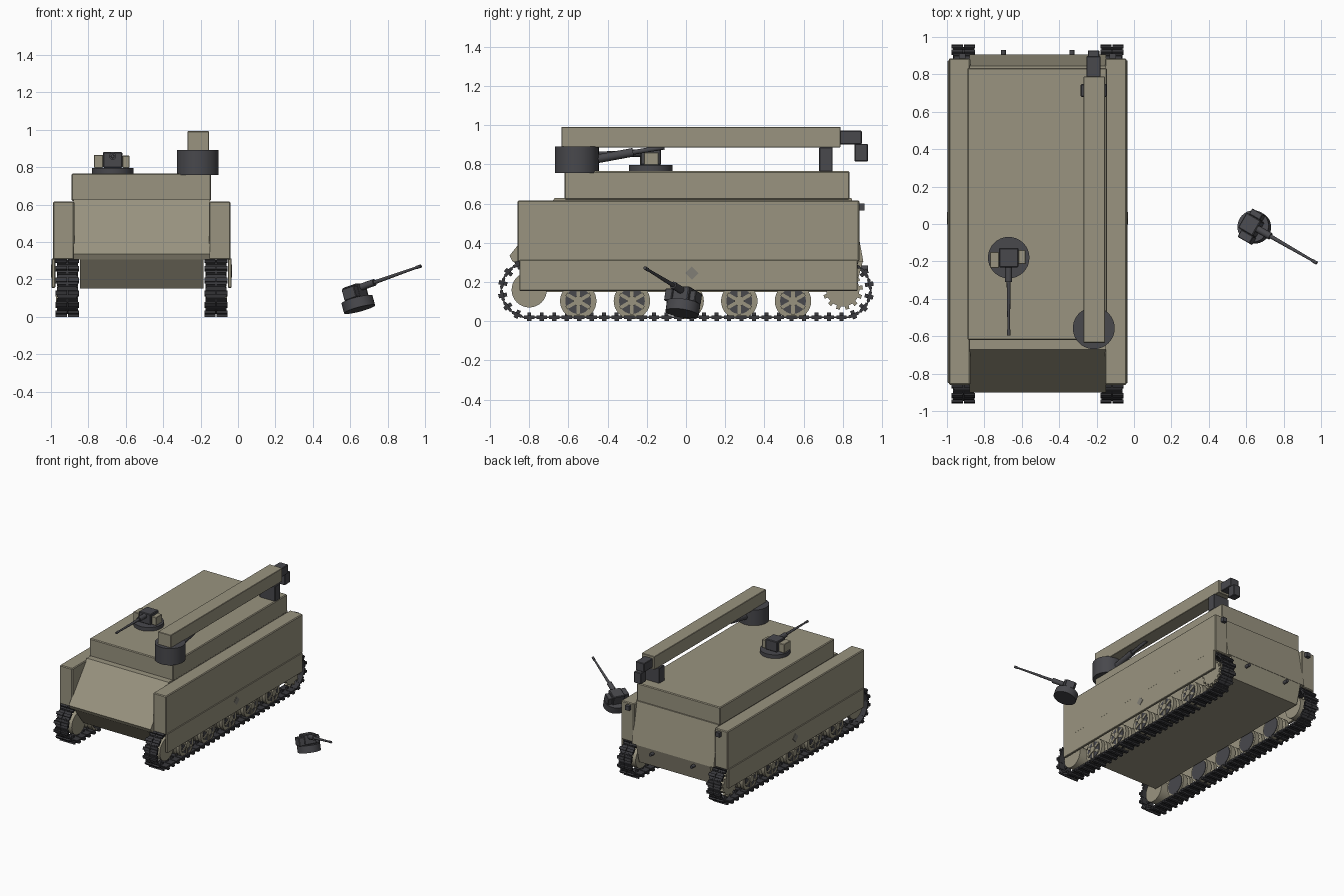
import bpy, bmesh, math
from mathutils import Matrix, Vector

if "Cube" in bpy.data.objects:
    bpy.data.objects.remove(bpy.data.objects["Cube"])

CX = -0.515  # centre line of the vehicle


def material(name, rgb):
    m = bpy.data.materials.new(name)
    m.diffuse_color = (*rgb, 1)
    m.use_nodes = True
    m.node_tree.nodes["Principled BSDF"].inputs["Base Color"].default_value = m.diffuse_color
    return m


TAN = material("tan paint", (0.32, 0.295, 0.215))
DARK = material("dark metal", (0.065, 0.065, 0.073))
TRACK = material("track rubber", (0.04, 0.04, 0.045))
GREY = material("grey badge", (0.22, 0.21, 0.18))


def finish(bm, name, mat, bevel=0.0, smooth=False, M=None):
    if M is not None:
        bm.transform(M)
    bmesh.ops.recalc_face_normals(bm, faces=bm.faces)
    me = bpy.data.meshes.new(name)
    bm.to_mesh(me)
    bm.free()
    ob = bpy.data.objects.new(name, me)
    bpy.context.collection.objects.link(ob)
    me.materials.append(mat)
    if smooth:
        bpy.ops.object.select_all(action='DESELECT')
        ob.select_set(True)
        bpy.context.view_layer.objects.active = ob
        bpy.ops.object.shade_smooth_by_angle(angle=math.radians(35))
    if bevel:
        b = ob.modifiers.new("bevel", 'BEVEL')
        b.width = bevel
        b.segments = 1
    return ob


def add_box(bm, lo, hi, M=Matrix()):
    lo, hi = Vector(lo), Vector(hi)
    S = Matrix.Translation((lo + hi) / 2) @ Matrix.Diagonal((*(hi - lo), 1))
    bmesh.ops.create_cube(bm, size=1, matrix=M @ S)


def box(name, lo, hi, mat, bevel=0.0, M=None):
    bm = bmesh.new()
    add_box(bm, lo, hi)
    return finish(bm, name, mat, bevel, M=M)


def add_rod(bm, a, b, r, r2=None, n=24):
    a, b = Vector(a), Vector(b)
    d = b - a
    R = d.to_track_quat('Z', 'Y').to_matrix().to_4x4()
    bmesh.ops.create_cone(bm, cap_ends=True, segments=n, radius1=r, radius2=r if r2 is None else r2,
                          depth=d.length, matrix=Matrix.Translation((a + b) / 2) @ R)


def rod(name, a, b, r, mat, r2=None, n=24, M=None):
    bm = bmesh.new()
    add_rod(bm, a, b, r, r2, n)
    return finish(bm, name, mat, smooth=True, M=M)


def prism(name, pts, x0, x1, mat, bevel=0.0):
    """Extrude a y-z profile along x."""
    bm = bmesh.new()
    f = bm.faces.new([bm.verts.new((x0, y, z)) for y, z in pts])
    r = bmesh.ops.extrude_face_region(bm, geom=[f])
    bmesh.ops.translate(bm, vec=(x1 - x0, 0, 0),
                        verts=[v for v in r['geom'] if isinstance(v, bmesh.types.BMVert)])
    return finish(bm, name, mat, bevel)


# Hull: wide above the tracks, narrow between them
prism("upper_hull", [(-0.885, 0.305), (-0.9, 0.335), (-0.67, 0.628), (0.845, 0.628), (0.905, 0.305)],
      CX - 0.365, CX + 0.365, TAN)
prism("lower_hull", [(-0.885, 0.31), (-0.76, 0.15), (0.86, 0.15), (0.904, 0.31)],
      CX - 0.33, CX + 0.33, TAN)
box("roof_block", (-0.89, -0.62, 0.62), (-0.145, 0.835, 0.766), TAN, 0.006)


def stadium(s, c=0.8, r=0.14, zc=0.16):
    """Point and outward angle at distance s round the track loop."""
    straight, arc = 2 * c, math.pi * r
    s %= 2 * (straight + arc)
    if s < straight:
        return -c + s, zc - r, -math.pi / 2
    s -= straight
    if s < arc:
        a = -math.pi / 2 + s / r
        return c + r * math.cos(a), zc + r * math.sin(a), a
    s -= arc
    if s < straight:
        return c - s, zc + r, math.pi / 2
    a = math.pi / 2 + (s - straight) / r
    return -c + r * math.cos(a), zc + r * math.sin(a), a


LINKS = 64
PITCH = 2 * (1.6 + math.pi * 0.14) / LINKS

for side, s in (("left", -1), ("right", 1)):
    def bx(name, x0, x1, y0, y1, z0, z1, mat, bevel=0.0):
        a, b = sorted((CX + s * x0, CX + s * x1))
        return box(f"{side}_{name}", (a, y0, z0), (b, y1, z1), mat, bevel)

    # Side boxes, skirts and small fittings
    bx("side_box", 0.36, 0.475, -0.86, 0.885, 0.305, 0.616, TAN, 0.006)
    bx("skirt", 0.462, 0.481, -0.85, 0.875, 0.155, 0.312, TAN, 0.003)
    bx("tail_lamp", 0.385, 0.42, 0.88, 0.912, 0.565, 0.6, DARK)
    rod(f"{side}_tow_hook", (CX + s * 0.183, 0.87, 0.27), (CX + s * 0.183, 0.93, 0.27), 0.013, DARK, n=12)
    rod(f"{side}_badge", (CX + s * 0.478, 0.03, 0.245), (CX + s * 0.484, 0.03, 0.245), 0.034, GREY, n=4)

    # Track of repeated links
    tx = CX + s * 0.3975
    bm = bmesh.new()
    for i in range(LINKS):
        y, z, a = stadium(i * PITCH)
        M = Matrix.Translation((tx, y, z)) @ Matrix.Rotation(a - math.pi / 2, 4, 'X')
        for k in (-1, 1):
            u, v = sorted((k * 0.006, k * 0.056))
            add_box(bm, (u, -0.026, -0.008), (v, 0.026, 0.008), M)
            u, v = sorted((k * 0.003, k * 0.0625))
            add_box(bm, (u, -0.011, 0.006), (v, 0.011, 0.02), M)
        add_box(bm, (-0.05, -PITCH / 2, -0.005), (0.05, PITCH / 2, 0.004), M)
        add_box(bm, (-0.006, -0.01, -0.024), (0.006, 0.01, 0), M)
    finish(bm, f"{side}_track", TRACK)

    # Road wheels with spokes over a dark recess
    for i in range(5):
        y, z = -0.55 + i * 0.274, 0.103
        bm = bmesh.new()
        for u, v in ((0.345, 0.385), (0.41, 0.44)):
            add_rod(bm, (CX + s * u, y, z), (CX + s * v, y, z), 0.093, n=32)
        finish(bm, f"{side}_road_wheel_{i}", TAN, smooth=True)
        bm = bmesh.new()
        add_rod(bm, (CX + s * 0.438, y, z), (CX + s * 0.444, y, z), 0.066, n=24)
        add_rod(bm, (CX + s * 0.340, y, z), (CX + s * 0.346, y, z), 0.078, n=24)
        finish(bm, f"{side}_wheel_recess_{i}", DARK, smooth=True)
        bm = bmesh.new()
        add_rod(bm, (CX + s * 0.43, y, z), (CX + s * 0.457, y, z), 0.026, n=16)
        for k in range(6):
            M = Matrix.Translation((CX + s * 0.444, y, z)) @ Matrix.Rotation(k * math.pi / 3, 4, 'X')
            add_box(bm, (-0.006, -0.009, 0.01), (0.006, 0.009, 0.07), M)
        finish(bm, f"{side}_wheel_spokes_{i}", TAN, smooth=True)

    # Idler in front, toothed sprocket behind
    rod(f"{side}_idler", (CX + s * 0.345, -0.8, 0.16), (CX + s * 0.44, -0.8, 0.16), 0.09, TAN, n=32)
    bm = bmesh.new()
    add_rod(bm, (CX + s * 0.345, 0.8, 0.16), (CX + s * 0.44, 0.8, 0.16), 0.085, n=32)
    for k in range(13):
        M = Matrix.Translation((CX + s * 0.43, 0.8, 0.16)) @ Matrix.Rotation(k * math.tau / 13, 4, 'X')
        add_box(bm, (-0.01, -0.01, 0.08), (0.01, 0.01, 0.102), M)
    finish(bm, f"{side}_sprocket", TAN, smooth=True)

# Crane with base drum, boom, rest and hook
rod("crane_drum", (-0.215, -0.557, 0.757), (-0.215, -0.557, 0.892), 0.112, DARK, n=40)
box("crane_boom", (-0.27, -0.635, 0.886), (-0.155, 0.788, 0.992), TAN, 0.003)
rod("crane_ram", (-0.213, -0.47, 0.825), (-0.213, -0.27, 0.862), 0.022, DARK)
rod("crane_ram_rod", (-0.213, -0.28, 0.86), (-0.213, -0.11, 0.888), 0.012, DARK)
box("boom_rest", (-0.285, 0.68, 0.762), (-0.145, 0.748, 0.888), DARK, 0.004)
box("boom_tip", (-0.255, 0.78, 0.902), (-0.178, 0.897, 0.973), DARK, 0.004)
box("boom_hook_block", (-0.247, 0.86, 0.815), (-0.185, 0.928, 0.905), DARK, 0.004)


def gun_mount(prefix, M, r, h, k, tip, side_mat):
    """Round base, housing, side boxes and a barrel pointing along local -y."""
    rod(prefix + "_base", (0, 0, 0), (0, 0, h), r, DARK, n=32, M=M)
    w = 0.052 * k
    box(prefix + "_housing", (-w, -w, h), (w, w, h + 0.085 * k), DARK, 0.005, M)
    box(prefix + "_ammo_box", (-0.1 * k, -0.055 * k, h), (-w, 0.03 * k, h + 0.07 * k), side_mat, 0.003, M)
    box(prefix + "_sight_box", (w, -0.035 * k, h), (0.09 * k, 0.04 * k, h + 0.065 * k), side_mat, 0.003, M)
    z = h + 0.062 * k
    rod(prefix + "_barrel_sleeve", (0, -w, z), (0, -0.13, z), 0.019, DARK, n=12, M=M)
    rod(prefix + "_barrel", (0, -0.12, z), (0, -tip, z), 0.011, DARK, 0.006, n=12, M=M)
    rod(prefix + "_muzzle", (0, -tip + 0.03, z), (0, -tip, z), 0.009, DARK, n=12, M=M)


# Gun mount on the roof and a separate one beside the vehicle
gun_mount("roof_gun", Matrix.Translation((-0.67, -0.18, 0.764)), 0.111, 0.032, 1.0, 0.415, TAN)
gun_mount("loose_gun", Matrix.Translation((0.65, -0.02, 0.04)) @ Matrix.Rotation(math.radians(60), 4, 'Z')
          @ Matrix.Rotation(math.radians(-17), 4, 'X'), 0.086, 0.055, 0.9, 0.43, DARK)
